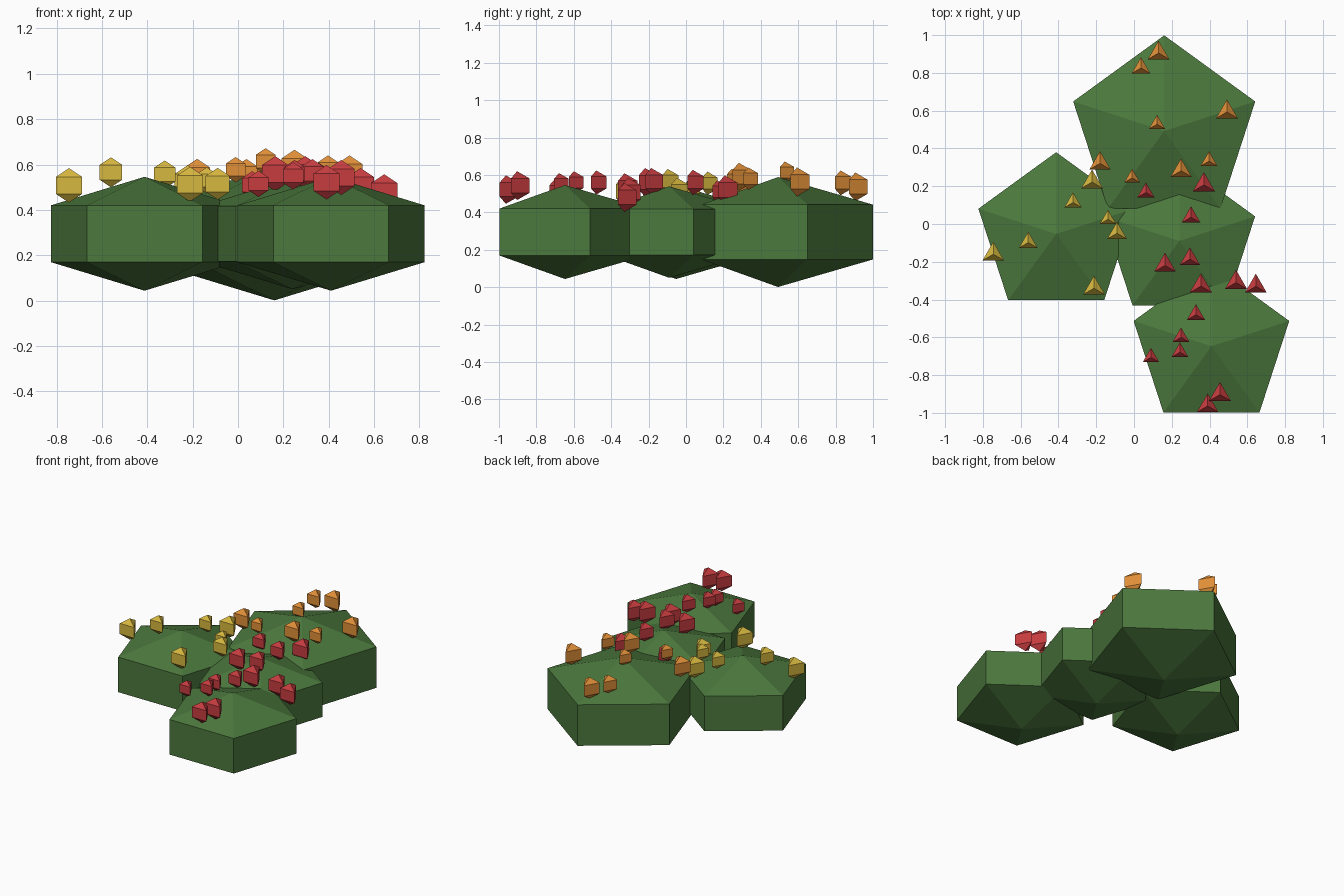
import bpy
from math import pi, sin, cos


def material(name, rgb):
    m = bpy.data.materials.new(name)
    m.diffuse_color = (*rgb, 1)
    return m


def faceted_ball(name, sides, loc, radius, squash, mat):
    """Low-poly ball: two rings of corners (one corner towards +y) and two poles."""
    verts = []
    for z in (-0.5, 0.5):
        for i in range(sides):
            a = pi / 2 + 2 * pi * i / sides
            verts.append((0.866 * radius * cos(a), 0.866 * radius * sin(a), z * radius * squash))
    verts += [(0, 0, -radius * squash), (0, 0, radius * squash)]
    bottom, top = 2 * sides, 2 * sides + 1
    faces = []
    for i in range(sides):
        j = (i + 1) % sides
        faces += [(i, j, sides + j, sides + i), (bottom, j, i), (top, sides + i, sides + j)]
    mesh = bpy.data.meshes.new(name)
    mesh.from_pydata(verts, [], faces)
    mesh.materials.append(mat)
    ob = bpy.data.objects.new(name, mesh)
    ob.location = loc
    bpy.context.collection.objects.link(ob)


green = material("leaf_green", (0.072, 0.19, 0.047))
yellow = material("petal_yellow", (0.68, 0.48, 0.05))
orange = material("petal_orange", (0.76, 0.28, 0.04))
red = material("petal_red", (0.57, 0.045, 0.05))

# Bushes: squashed five-sided balls (x, y, radius)
for i, (x, y, r) in enumerate([(0.16, 0.492, 0.585), (-0.412, -0.053, 0.5),
                               (0.24, -0.09, 0.487), (0.41, -0.647, 0.5)]):
    faceted_ball(f"bush_{i + 1}", 5, (x, y, 0.295), r, 0.502, green)

# Blossoms: three-sided balls (x, y, z, radius)
blossoms = {
    "yellow": (yellow, [
        (-.745, -.16, .508, .076), (-.56, -.098, .566, .066), (-.323, .114, .556, .062),
        (-.222, .222, .52, .077), (-.138, .025, .53, .058), (-.09, -.049, .515, .07),
        (-.212, -.34, .513, .077)]),
    "orange": (orange, [
        (.13, .905, .537, .076), (.037, .826, .558, .066), (.492, .593, .563, .077),
        (.122, .528, .614, .058), (-.18, .321, .55, .075), (.397, .333, .58, .06),
        (.249, .282, .59, .075), (-.01, .244, .577, .056)]),
    "red": (red, [
        (.063, .167, .51, .061), (.37, .207, .52, .078), (.302, .036, .56, .067),
        (.296, -.186, .565, .072), (.164, -.219, .56, .077), (.354, -.329, .53, .079),
        (.54, -.31, .507, .078), (.645, -.33, .48, .077), (.328, -.48, .56, .064),
        (.249, -.6, .56, .06), (.243, -.679, .55, .06), (.09, -.706, .515, .058),
        (.455, -.903, .543, .077), (.39, -.963, .522, .076)]),
}
for name, (mat, items) in blossoms.items():
    for i, (x, y, z, r) in enumerate(items):
        faceted_ball(f"{name}_blossom_{i + 1}", 3, (x, y, z), r, 1, mat)
